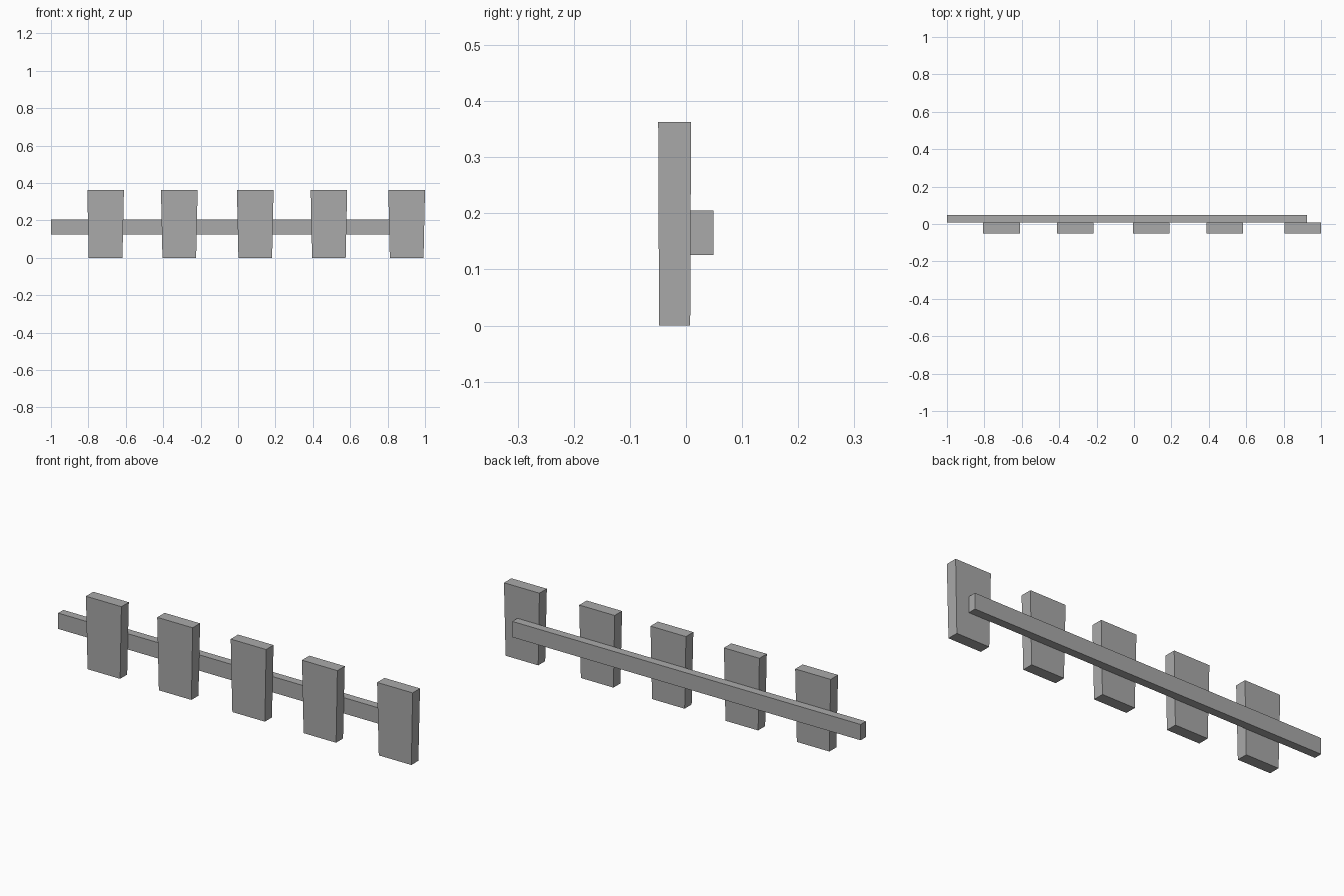
import bpy
import bmesh

cube = bpy.data.objects.get("Cube")
if cube:
    bpy.data.objects.remove(cube, do_unlink=True)

grey = bpy.data.materials.new("plain_grey")
grey.use_nodes = True
colour = (0.4, 0.4, 0.4, 1)
grey.diffuse_color = colour
grey.node_tree.nodes["Principled BSDF"].inputs["Base Color"].default_value = colour


def add_box(name, low, high, flare=(0, 0)):
    """Box between two corners; flare widens the top edge in x and y."""
    bm = bmesh.new()
    bmesh.ops.create_cube(bm, size=1)
    for v in bm.verts:
        top = v.co.z > 0
        for axis in range(3):
            side = 1 if v.co[axis] > 0 else -1
            v.co[axis] = high[axis] if side > 0 else low[axis]
            if top and axis < 2:
                v.co[axis] += side * flare[axis]
    mesh = bpy.data.meshes.new(name)
    bm.to_mesh(mesh)
    bm.free()
    mesh.materials.append(grey)
    obj = bpy.data.objects.new(name, mesh)
    bpy.context.collection.objects.link(obj)
    return obj


# Long rail behind the planks
add_box("rail", (-1, 0.008, 0.126), (0.926, 0.049, 0.205))

# Upright planks, slightly wider at the top
half_width = 0.09
for i, x in enumerate((-0.708, -0.314, 0.092, 0.486, 0.902)):
    add_box(f"plank_{i + 1}", (x - half_width, -0.048, 0),
            (x + half_width, 0.0075, 0.363), flare=(0.008, 0.0015))
